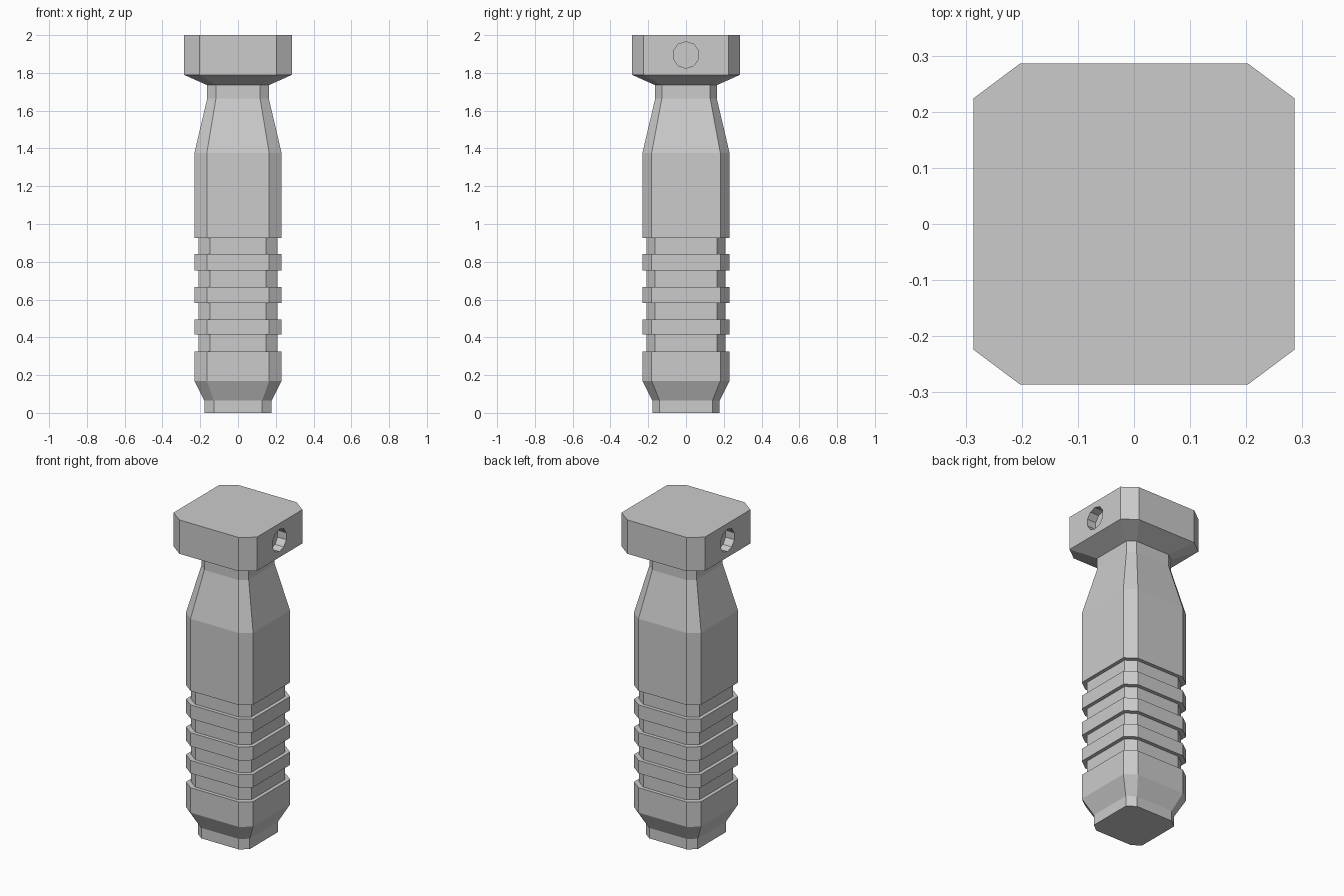
import bpy, bmesh, math
from mathutils import Matrix

if "Cube" in bpy.data.objects:
    bpy.data.objects.remove(bpy.data.objects["Cube"])

# Section sizes: (half width, half flat along x, half flat along y)
FOOT = (0.178, 0.128, 0.14)
BODY = (0.231, 0.165, 0.182)
GROOVE = (0.208, 0.148, 0.164)
NECK = (0.163, 0.117, 0.128)
HEAD = (0.286, 0.203, 0.224)

# Sections from bottom to top
levels = [(0.0, FOOT), (0.065, FOOT), (0.17, BODY)]
for z0, z1 in [(0.325, 0.415), (0.495, 0.583), (0.667, 0.755), (0.84, 0.927)]:
    levels += [(z0, BODY), (z0, GROOVE), (z1, GROOVE), (z1, BODY)]
levels += [(1.375, BODY), (1.665, NECK), (1.735, NECK), (1.79, HEAD), (2.0, HEAD)]


def section(bm, z, size):
    h, a, b = size
    pts = [(a, -h), (h, -b), (h, b), (a, h), (-a, h), (-h, b), (-h, -b), (-a, -h)]
    return [bm.verts.new((x, y, z)) for x, y in pts]


def finish(bm, name):
    bmesh.ops.recalc_face_normals(bm, faces=bm.faces)
    mesh = bpy.data.meshes.new(name)
    bm.to_mesh(mesh)
    bm.free()
    obj = bpy.data.objects.new(name, mesh)
    bpy.context.collection.objects.link(obj)
    return obj


# Grip: lofted chamfered squares
bm = bmesh.new()
rings = [section(bm, z, s) for z, s in levels]
for low, high in zip(rings, rings[1:]):
    for i in range(8):
        j = (i + 1) % 8
        bm.faces.new((low[i], low[j], high[j], high[i]))
bm.faces.new(rings[0][::-1])
bm.faces.new(rings[-1])
grip = finish(bm, "foregrip")

# Shallow ten-sided pin holes on both sides of the head
HOLE_DEPTH = 0.06
bm = bmesh.new()
for side in (-1, 1):
    place = Matrix.Translation((side * HEAD[0], 0, 1.895)) @ Matrix.Rotation(math.pi / 2, 4, 'Y') \
        @ Matrix.Rotation(math.pi / 2, 4, 'Z')
    bmesh.ops.create_cone(bm, cap_ends=True, segments=10, radius1=0.07, radius2=0.07,
                          depth=2 * HOLE_DEPTH, matrix=place)
cutter = finish(bm, "pin_hole_cutter")
cutter.hide_render = True

mod = grip.modifiers.new("pin_holes", 'BOOLEAN')
mod.operation = 'DIFFERENCE'
mod.solver = 'EXACT'
mod.object = cutter
bpy.context.view_layer.objects.active = grip
bpy.ops.object.modifier_apply(modifier=mod.name)
bpy.data.objects.remove(cutter)
